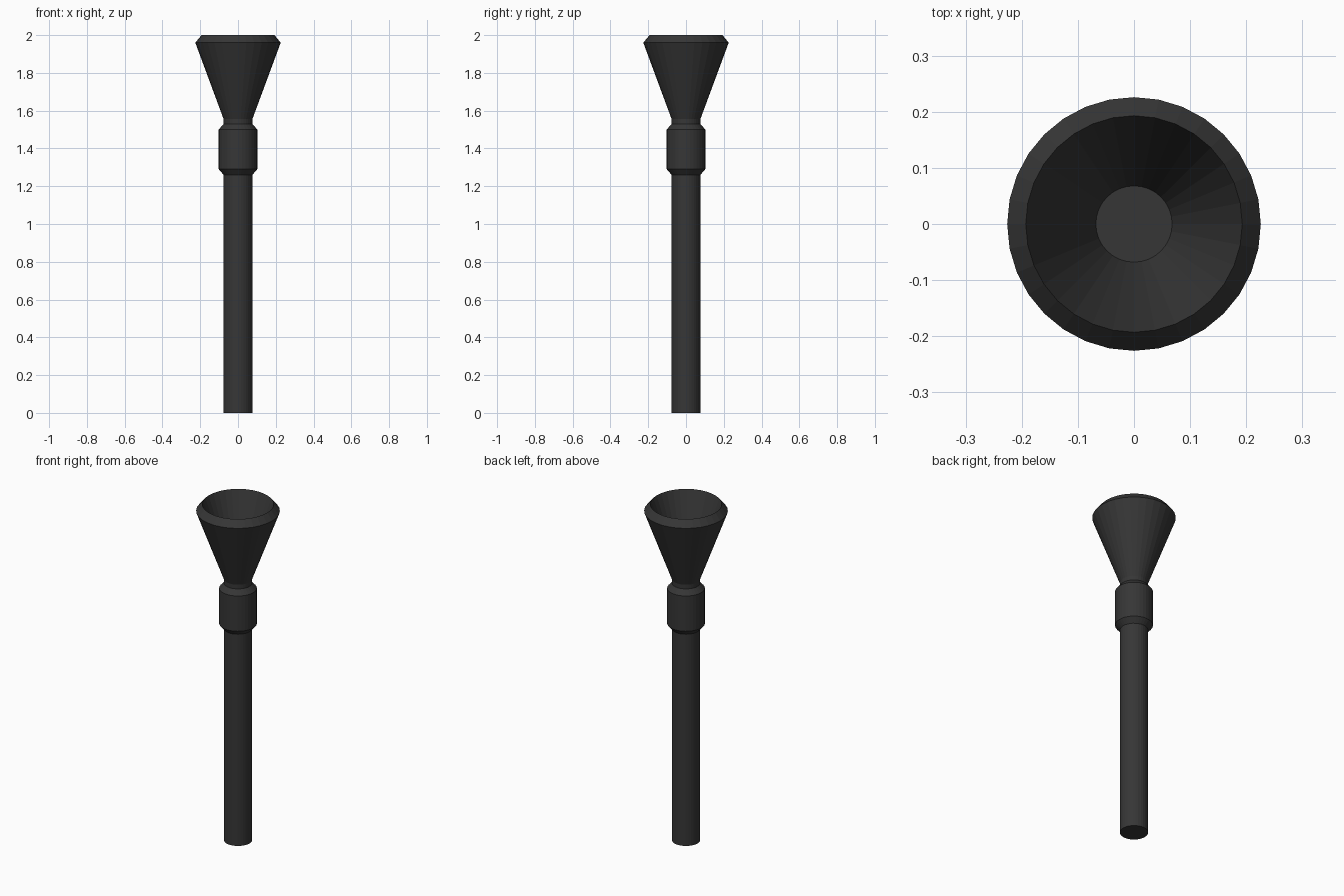
import bpy, bmesh, math

if "Cube" in bpy.data.objects:
    bpy.data.objects.remove(bpy.data.objects["Cube"])

SIDES = 32

# single flat colour
mat = bpy.data.materials.new("dark grey")
mat.diffuse_color = (0.037, 0.037, 0.037, 1)
mat.use_nodes = True
mat.node_tree.nodes["Principled BSDF"].inputs["Base Color"].default_value = mat.diffuse_color


def lathe(name, profile):
    """Closed solid turned about z from (radius, height) points, capped at both ends."""
    bm = bmesh.new()
    rings = [[bm.verts.new((r * math.cos(2 * math.pi * i / SIDES),
                            r * math.sin(2 * math.pi * i / SIDES), z))
              for i in range(SIDES)] for r, z in profile]
    for a, b in zip(rings, rings[1:]):
        for i in range(SIDES):
            j = (i + 1) % SIDES
            bm.faces.new((a[i], a[j], b[j], b[i]))
    bm.faces.new(rings[0][::-1])
    bm.faces.new(rings[-1])
    bmesh.ops.recalc_face_normals(bm, faces=bm.faces)
    mesh = bpy.data.meshes.new(name)
    bm.to_mesh(mesh)
    bm.free()
    mesh.materials.append(mat)
    obj = bpy.data.objects.new(name, mesh)
    bpy.context.collection.objects.link(obj)
    return obj


# shaft, with the neck that runs on above the collar
lathe("shaft", [(0.076, 0), (0.076, 1.555)])

# bevelled collar
lathe("collar", [(0.076, 1.26), (0.102, 1.29), (0.102, 1.50), (0.076, 1.53)])

# hollow flared cup with bevelled lip and flat inner floor
lathe("cup", [(0.076, 1.555), (0.226, 1.96), (0.193, 2.0), (0.068, 1.66)])
